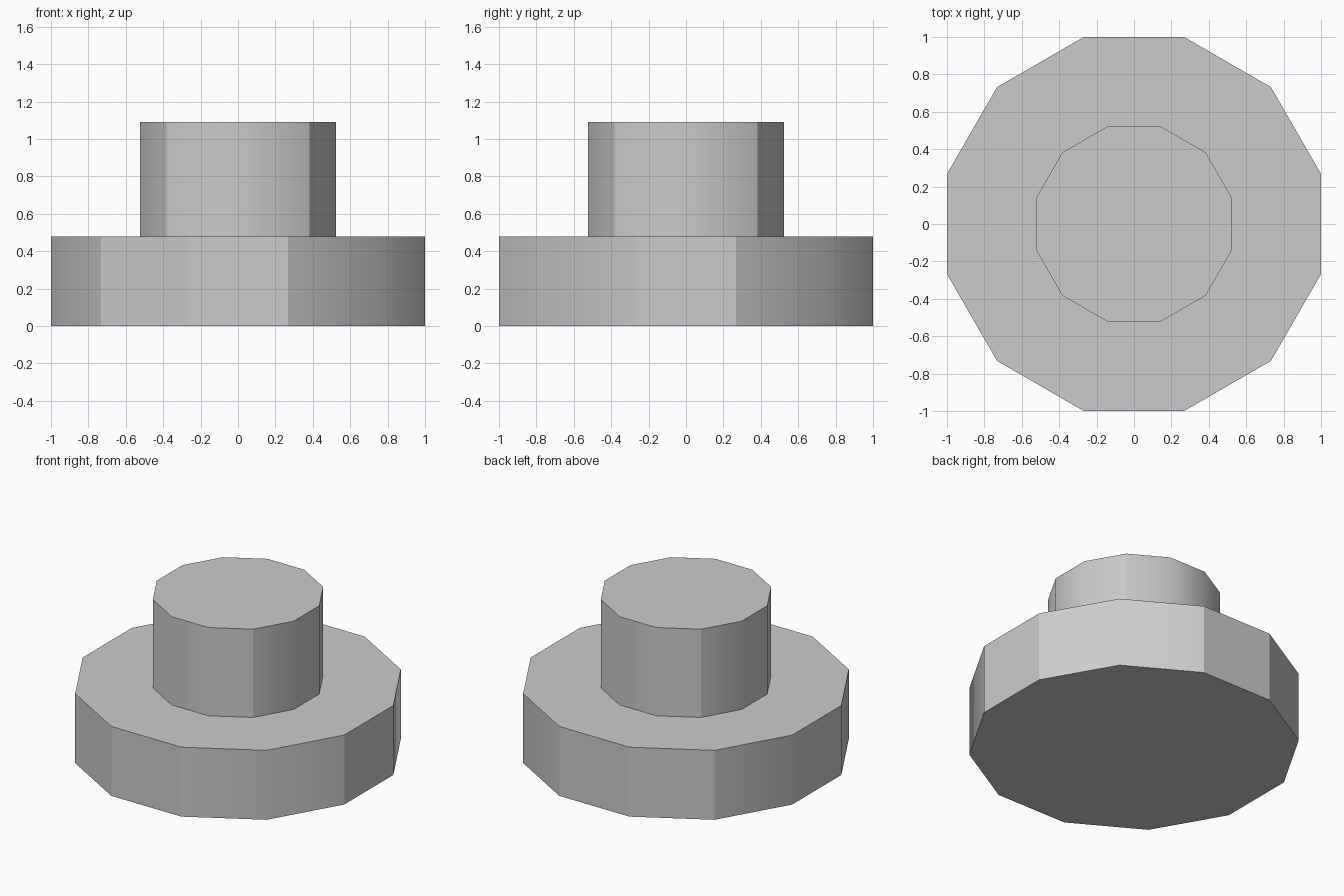
import bpy
import bmesh
from math import radians, cos, atan2, degrees
from mathutils import Matrix

default_cube = bpy.data.objects.get("Cube")
if default_cube:
    bpy.data.objects.remove(default_cube, do_unlink=True)

# Plain grey shared by both parts
grey = bpy.data.materials.new("plain_grey")
grey.use_nodes = True
colour = (0.6, 0.6, 0.6, 1)
grey.diffuse_color = colour
grey.node_tree.nodes["Principled BSDF"].inputs["Base Color"].default_value = colour

SIDES = 12


def prism(name, apothem, bottom, top, is_sharp):
    """Twelve-sided prism with flats on the axes; is_sharp picks creased corners."""
    radius = apothem / cos(radians(180 / SIDES))
    bm = bmesh.new()
    bmesh.ops.create_cone(
        bm, cap_ends=True, segments=SIDES, radius1=radius, radius2=radius,
        depth=top - bottom,
        matrix=Matrix.Translation((0, 0, (bottom + top) / 2))
        @ Matrix.Rotation(radians(180 / SIDES), 4, "Z"))
    for face in bm.faces:
        face.smooth = True
    for edge in bm.edges:
        a, b = (v.co for v in edge.verts)
        upright = abs(a.z - b.z) > 0.01
        corner = round(degrees(atan2(a.y, a.x))) % 360
        edge.smooth = upright and not is_sharp(corner)
    mesh = bpy.data.meshes.new(name)
    bm.to_mesh(mesh)
    bm.free()
    mesh.materials.append(grey)
    obj = bpy.data.objects.new(name, mesh)
    bpy.context.collection.objects.link(obj)
    return obj


# Wide base disc, creased at most corners
prism("base_disc", 1.0, 0.0, 0.48, lambda c: c not in (45, 165, 195, 315))

# Narrow upper post, creased only on the diagonals
prism("upper_post", 0.523, 0.48, 1.09, lambda c: c % 90 == 45)
